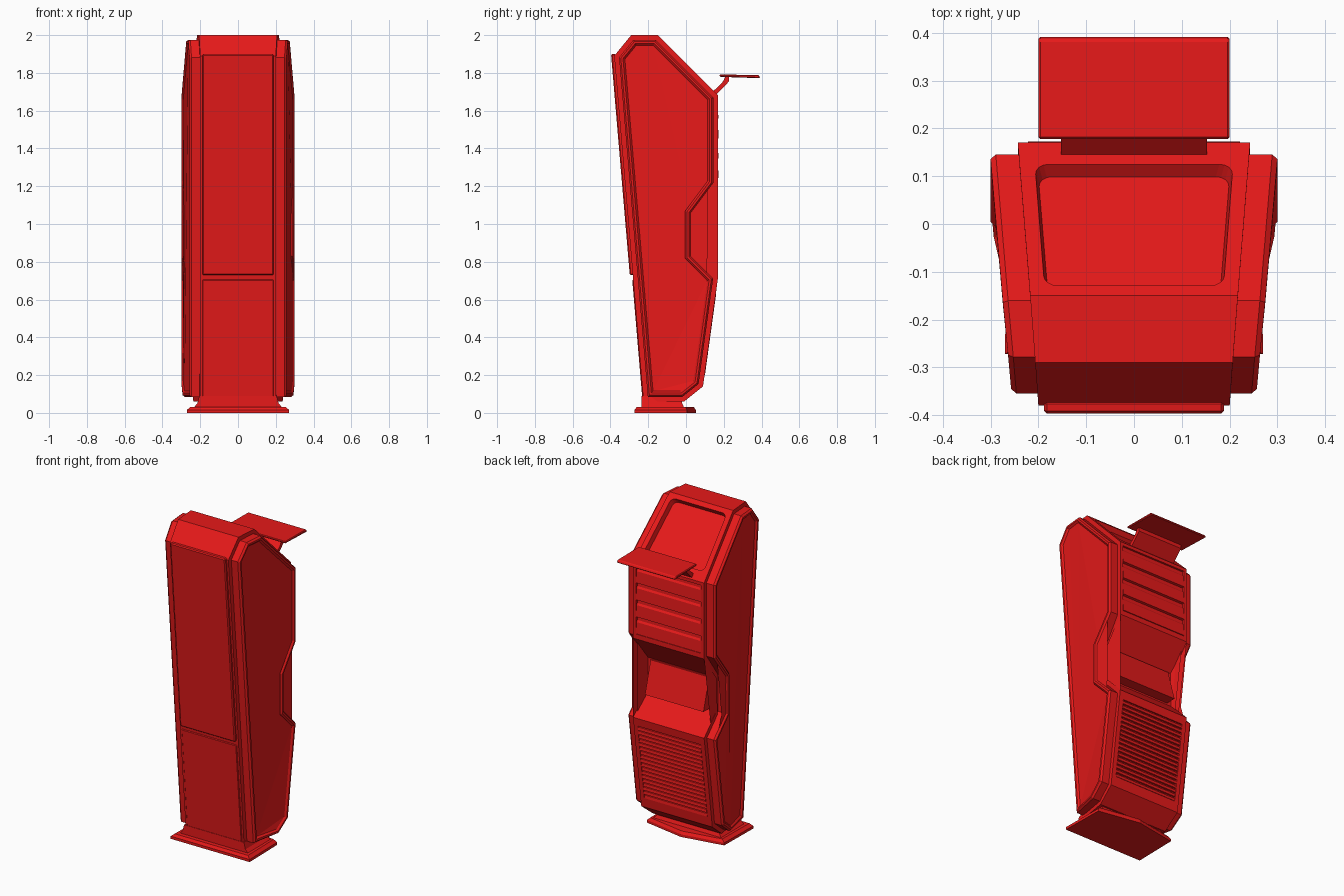
import bpy, bmesh
from mathutils import Vector

if "Cube" in bpy.data.objects:
    bpy.data.objects.remove(bpy.data.objects["Cube"])

red = bpy.data.materials.new("red_paint")
red.diffuse_color = (0.8, 0.01, 0.01, 1)
red.use_nodes = True
red.node_tree.nodes["Principled BSDF"].inputs["Base Color"].default_value = red.diffuse_color


def loft(name, rings):
    """Closed solid through rings of equal point count, capped at both ends."""
    bm = bmesh.new()
    loops = [[bm.verts.new(p) for p in r] for r in rings]
    n = len(loops[0])
    for a, b in zip(loops, loops[1:]):
        for i in range(n):
            j = (i + 1) % n
            bm.faces.new((a[i], a[j], b[j], b[i]))
    caps = [bm.faces.new(loops[0]), bm.faces.new(loops[-1])]
    bmesh.ops.triangulate(bm, faces=caps)
    bmesh.ops.recalc_face_normals(bm, faces=bm.faces[:])
    me = bpy.data.meshes.new(name)
    bm.to_mesh(me)
    bm.free()
    ob = bpy.data.objects.new(name, me)
    bpy.context.collection.objects.link(ob)
    me.materials.append(red)
    return ob


def prism(name, profile, hx, bevel=0):
    """Side profile (y, z) extruded to +-hx."""
    ob = loft(name, [[(x, y, z) for y, z in profile] for x in (-hx, hx)])
    if bevel:
        m = ob.modifiers.new("bevel", 'BEVEL')
        m.width, m.segments = bevel, 1
    return ob


def inset(pts, d):
    """Mitred inward offset of a clockwise profile."""
    out, n = [], len(pts)
    for i in range(n):
        a, p, b = (Vector(pts[k % n]) for k in (i - 1, i, i + 1))
        e, f = (p - a).normalized(), (b - p).normalized()
        n1, n2 = Vector((e.y, -e.x)), Vector((f.y, -f.x))
        out.append(p + (n1 + n2) * d / (1 + n1.dot(n2)))
    return out


def cut(target, cutter):
    m = target.modifiers.new("cut", 'BOOLEAN')
    m.object, m.solver = cutter, 'EXACT'
    cutter.hide_render = True
    cutter.hide_viewport = True
    cutter.display_type = 'WIRE'


def slab(p0, p1, out, depth):
    """Parallelogram profile lying on the line p0 -> p1 (outward is left of it)."""
    p0, p1 = Vector(p0), Vector(p1)
    d = (p1 - p0).normalized()
    n = Vector((-d.y, d.x))
    return [p0 + n * out, p1 + n * out, p1 - n * depth, p0 - n * depth]


def louvers(name, p0, p1, count, depth, hx):
    """Sawtooth slats sunk into a recess along the line p0 -> p1."""
    p0, p1 = Vector(p0), Vector(p1)
    d = p1 - p0
    n = Vector((-d.y, d.x)).normalized()
    pts = []
    for i in range(count):
        pts += [p0 + d * (i / count) - n * depth,
                p0 + d * ((i + 0.2) / count) - n * depth * 0.9,
                p0 + d * ((i + 0.3) / count) - n * depth * 0.25,
                p0 + d * ((i + 0.97) / count) + n * 0.002]
    pts += [p1 - n * depth * 2, p0 - n * depth * 2]
    prism(name, pts, hx)
    cutter = prism(name + "_cutter", slab(p0, p1, 0.02, depth * 1.5), hx)
    cut(body, cutter)


# Body: side profile with a width weight per corner (0 = narrow front, 1 = wide rear)
profile = [(-.38, 1.89), (-.29, 2.0), (-.15, 2.0), (.17, 1.68), (.17, 1.21), (.05, 1.05),
           (.05, .84), (.17, .72), (.09, .14), (-.01, .06), (-.225, .06)]
weight = [0, .15, .4, 1, 1, 1, 1, 1, 1, .85, 0]


def ring(d, extra, side=1):
    return [(side * (.2 + .043 * w + extra), y, z)
            for (y, z), w in zip(inset(profile, d), weight)]


body = loft("body", [ring(0, 0, -1), ring(0, 0)])

# Side panels: stepped rim around a shallow sunken field
for side, label in ((1, "right"), (-1, "left")):
    loft(label + "_side_panel", [ring(.025, -.01, side), ring(.025, .046, side),
                                 ring(.034, .057, side), ring(.045, .057, side),
                                 ring(.055, .047, side)])


# Front doors, lying on the sloping front line
def front(z):
    return (-.38 + (1.89 - z) * .155 / 1.83, z)


prism("upper_front_door", slab(front(.73), front(1.90), .016, .01), .188, .006)
prism("lower_front_door", slab(front(.07), front(.705), .005, .01), .188, .004)

# Sunken screen with rounded corners in the sloping top
screen = loft("screen_cutter", [
    [(sx * (hx - k * .012), y + h * .7071, 1.85 - y + h * .7071)
     for sx, hx, y in ((-1, .192, -.132 + k * .008), (1, .192, -.132 + k * .008),
                       (1, .212, .128 - k * .008), (-1, .212, .128 - k * .008))]
    for h, k in ((.02, 0), (-.03, 1))])
bm = bmesh.new()
bm.from_mesh(screen.data)
corners = [e for e in bm.edges if len(e.link_faces) == 2
           and abs((e.verts[0].co - e.verts[1].co).normalized().dot(Vector((0, .7071, .7071)))) > .8]
bmesh.ops.bevel(bm, geom=corners, offset=.028, segments=4, profile=.5, affect='EDGES')
bm.to_mesh(screen.data)
bm.free()
cut(body, screen)

# Rear slats and ventilation grille
louvers("upper_rear_slats", (.17, 1.66), (.17, 1.24), 4, .012, .222)
louvers("lower_rear_grille", (.1631, .67), (.0983, .20), 18, .010, .215)

# Waist wedge
prism("waist_console", [(.03, 1.045), (.06, 1.045), (.115, .85), (.03, .85)], .2)

# Visor and its bracket
prism("visor", [(.178, 1.779), (.178, 1.791), (.385, 1.789), (.393, 1.772)], .2, .004)
prism("visor_bracket", [(.13, 1.69), (.21, 1.765), (.21, 1.782), (.228, 1.782),
                        (.228, 1.755), (.155, 1.68)], .153)

# Neck and pointed foot plate
plan = [(-.27, -.272), (.27, -.272), (.265, .005), (0, .052), (-.265, .005)]


def plan_ring(z, s):
    return [(x * s, -.11 + (y + .11) * s, z) for x, y in plan]


loft("foot_plate", [plan_ring(0, 1), plan_ring(.016, 1), plan_ring(.032, .93)])
loft("neck", [[(x, y, z) for x, y in ((-h, -.235), (h, -.235), (h, r), (-h, r))]
              for z, h, r in ((.028, .235, -.01), (.05, .215, -.02), (.09, .205, -.02))])
